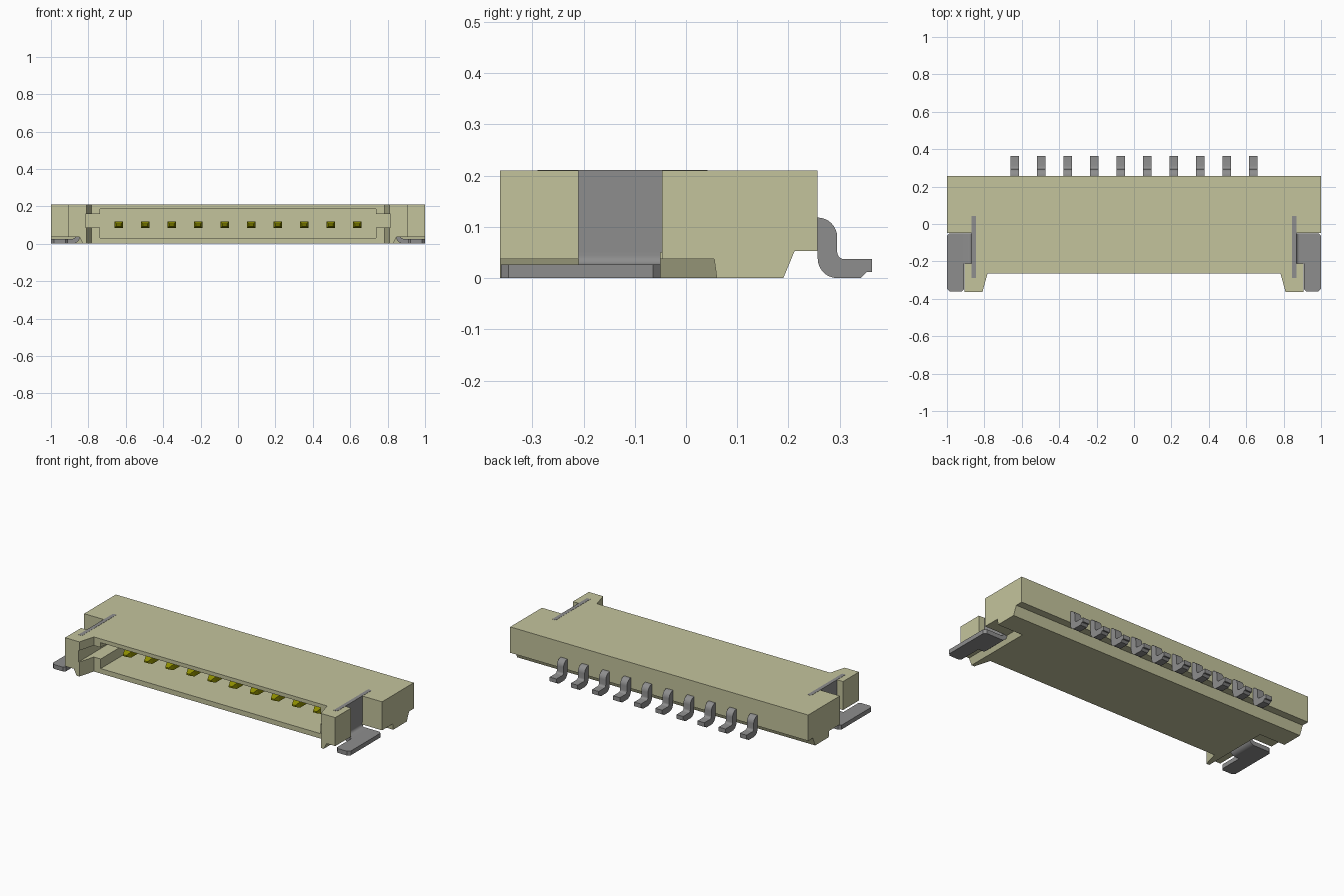
import bpy, bmesh, math
from mathutils import Vector

cube = bpy.data.objects.get("Cube")
if cube:
    bpy.data.objects.remove(cube, do_unlink=True)


def material(name, rgb):
    m = bpy.data.materials.new(name)
    m.use_nodes = True
    m.diffuse_color = (*rgb, 1)
    m.node_tree.nodes["Principled BSDF"].inputs["Base Color"].default_value = (*rgb, 1)
    return m


BEIGE = material("beige plastic", (0.55, 0.55, 0.335))
GREY = material("grey metal", (0.27, 0.27, 0.27))
GOLD = material("gold metal", (0.27, 0.27, 0.0))


def loft(name, ring_a, ring_b, mat):
    """Solid between two matching rings of points."""
    bm = bmesh.new()
    a = [bm.verts.new(p) for p in ring_a]
    b = [bm.verts.new(p) for p in ring_b]
    bm.faces.new(a)
    bm.faces.new(b[::-1])
    for i in range(len(a)):
        j = (i + 1) % len(a)
        bm.faces.new((a[i], b[i], b[j], a[j]))
    bmesh.ops.recalc_face_normals(bm, faces=bm.faces)
    me = bpy.data.meshes.new(name)
    bm.to_mesh(me)
    bm.free()
    me.materials.append(mat)
    ob = bpy.data.objects.new(name, me)
    bpy.context.collection.objects.link(ob)
    return ob


def prism(name, pts, axis, lo, hi, mat):
    """Extrude a 2D profile along an axis (profile order: yz, xz or xy)."""
    def put(p, h):
        v = list(p)
        v.insert("xyz".index(axis), h)
        return Vector(v)
    return loft(name, [put(p, lo) for p in pts], [put(p, hi) for p in pts], mat)


def rect(x0, x1, y0, y1):
    return [(x0, y0), (x1, y0), (x1, y1), (x0, y1)]


def arc(cx, cy, r, a0, a1, n=8):
    angles = [math.radians(a0 + (a1 - a0) * i / n) for i in range(n + 1)]
    return [(cx + r * math.cos(t), cy + r * math.sin(t)) for t in angles]


def cut(target, cutter):
    cutter.hide_render = True
    mod = target.modifiers.new("cut", "BOOLEAN")
    mod.operation = "DIFFERENCE"
    mod.solver = "EXACT"
    mod.object = cutter
    bpy.context.view_layer.objects.active = target
    bpy.ops.object.modifier_apply(modifier=mod.name)
    bpy.data.objects.remove(cutter, do_unlink=True)


def smooth(ob):
    bpy.ops.object.select_all(action="DESELECT")
    ob.select_set(True)
    bpy.context.view_layer.objects.active = ob
    bpy.ops.object.shade_smooth_by_angle(angle=math.radians(35))


# Housing: side profile with a raised rear underside
housing = prism("housing", [(-0.363, 0), (0.19, 0), (0.212, 0.053), (0.257, 0.053),
                            (0.257, 0.21), (-0.363, 0.21)], "x", -1, 1, BEIGE)

# Front recess between the two arms
cut(housing, prism("recess_cutter", [(-0.815, -0.38), (0.815, -0.38), (0.783, -0.264),
                                     (-0.783, -0.264)], "z", -0.1, 0.3, BEIGE))
# Mating cavity with side key slots
key = [(-0.737, 0.03), (0.737, 0.03), (0.737, 0.088), (0.815, 0.088), (0.815, 0.158),
       (0.737, 0.158), (0.737, 0.187), (-0.737, 0.187), (-0.737, 0.158),
       (-0.815, 0.158), (-0.815, 0.088), (-0.737, 0.088)]
cut(housing, prism("cavity_cutter", key, "y", -0.45, 0.1, BEIGE))

for s in (-1, 1):
    # Side recess that leaves the arm and exposes the anchor plate
    side = [(1.1, -0.4), (1.1, -0.047), (0.857, -0.047), (0.857, -0.21),
            (0.907, -0.21), (0.907, -0.4)]
    cut(housing, prism("side_cutter", [(s * x, y) for x, y in side], "z", -0.1, 0.3, BEIGE))
    # Underside clearance with sloped walls
    low = [(s * x, y, -0.037) for x, y in rect(0.812, 1.1, -0.4, 0.065)]
    high = [(s * x, y, 0.037) for x, y in rect(0.848, 1.1, -0.4, 0.055)]
    cut(housing, loft("clearance_cutter", low, high, BEIGE))

# Solder anchors: upright plate, bent tab and chamfered pad on each side
for s, label in ((-1, "right"), (1, "left")):
    x0, x1 = sorted((s * 0.845, s * 0.868))
    prism(label + "_anchor_plate", rect(x0, x1, -0.29, 0.042), "z", 0.05, 0.211, GREY)
    bend = ([(0.868, 0.06)] + arc(0.886, 0.044, 0.018, 180, 270)
            + [(0.915, 0.026), (0.915, 0)]
            + arc(0.885, 0.04, 0.04, 270, 180) + [(0.845, 0.06)])
    tab = prism(label + "_anchor_tab", [(s * x, z) for x, z in bend], "y", -0.21, -0.05, GREY)
    smooth(tab)
    pad = [(0.922, -0.361), (0.985, -0.361), (1.0, -0.346), (1.0, -0.064),
           (0.986, -0.05), (0.91, -0.05), (0.91, -0.349)]
    prism(label + "_anchor_pad", [(s * x, y) for x, y in pad], "z", 0, 0.026, GREY)

# Ten contacts: gold pin with tapered tip inside, grey bent lead behind
lead = ([(0.24, 0.118)] + arc(0.257, 0.08, 0.038, 90, 0)
        + arc(0.309, 0.051, 0.014, 180, 270, 5)
        + [(0.363, 0.037), (0.363, 0.012), (0.353, 0.012), (0.341, 0)]
        + arc(0.295, 0.038, 0.038, 270, 180)
        + [(0.257, 0.082), (0.24, 0.082)])
for i in range(10):
    x = (i - 4.5) * 0.1418
    w = 0.0225
    ob = prism(f"lead_{i + 1}", lead, "x", x - w, x + w, GREY)
    smooth(ob)
    body = rect(x - w, x + w, 0.083, 0.118)
    tip = rect(x - w * 0.5, x + w * 0.5, 0.096, 0.105)
    prism(f"pin_{i + 1}", body, "y", -0.145, 0.12, GOLD)
    loft(f"pin_tip_{i + 1}", [(a, -0.145, b) for a, b in body],
         [(a, -0.175, b) for a, b in tip], GOLD)
